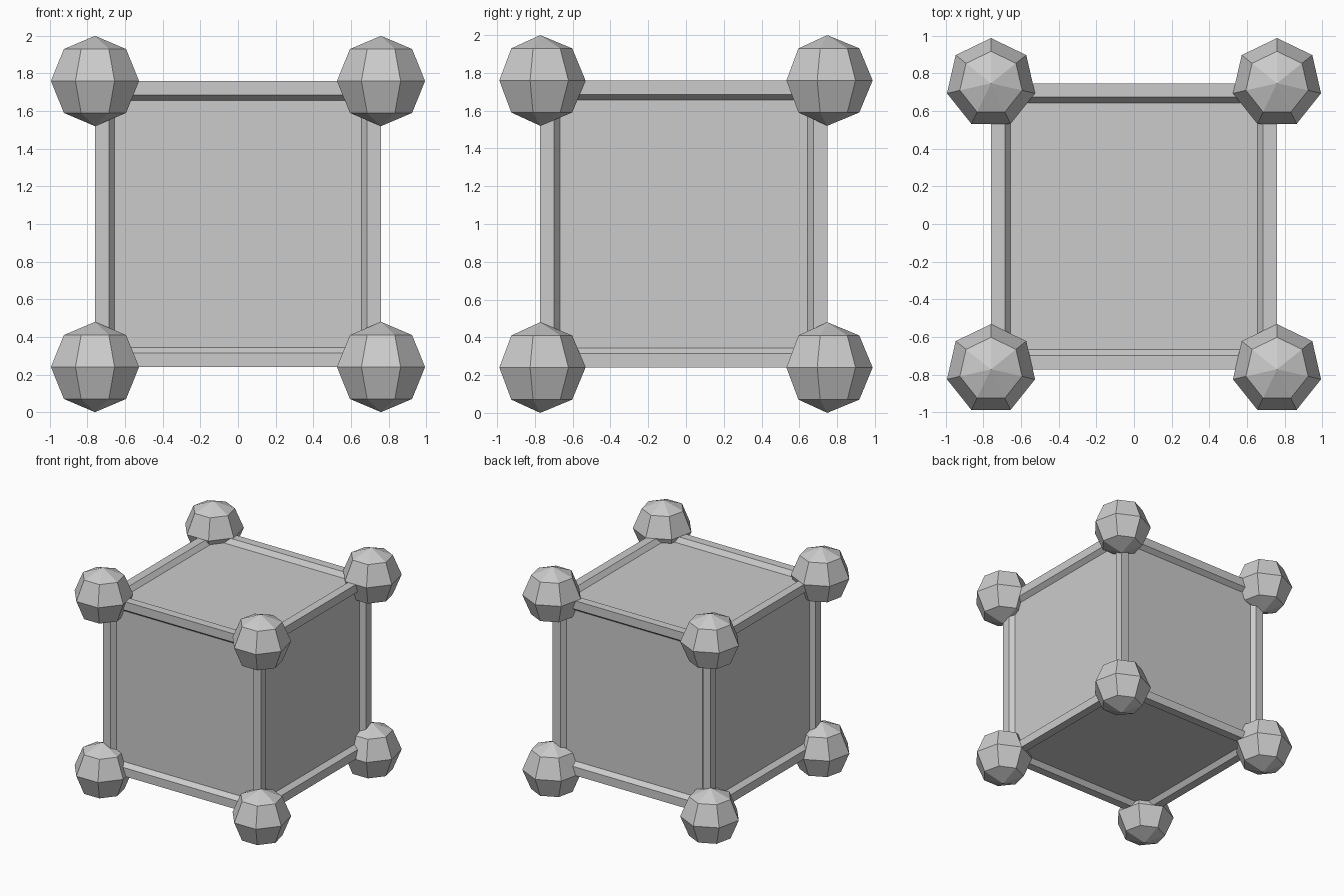
import bpy, bmesh
from math import atan2, pi
from mathutils import Matrix

HALF = 0.76        # half the box edge, also the ball centres
RADIUS = 0.24      # corner ball radius
Y_OFF = -0.012     # centres the seven-sided balls front to back

old = bpy.data.objects.get("Cube")
if old:
    bpy.data.objects.remove(old, do_unlink=True)

grey = bpy.data.materials.new("light grey")
grey.use_nodes = True
grey.diffuse_color = (0.6, 0.6, 0.6, 1)
bsdf = next(n for n in grey.node_tree.nodes if n.type == 'BSDF_PRINCIPLED')
bsdf.inputs["Base Color"].default_value = grey.diffuse_color


def finish_mesh(name, bm):
    mesh = bpy.data.meshes.new(name)
    bmesh.ops.recalc_face_normals(bm, faces=bm.faces)
    bm.to_mesh(mesh)
    bm.free()
    mesh.materials.append(grey)
    return mesh


def add_object(name, mesh, location):
    obj = bpy.data.objects.new(name, mesh)
    obj.location = location
    bpy.context.collection.objects.link(obj)


# Box: every side has a flat border and a sloped step down to a sunken panel
bm = bmesh.new()
bmesh.ops.create_cube(bm, size=2 * HALF)
panels = list(bm.faces)
for width, depth in ((0.074, 0), (0.03, -0.04)):
    bmesh.ops.inset_individual(bm, faces=panels, thickness=width,
                               depth=depth, use_even_offset=True)
add_object("panelled_box", finish_mesh("panelled_box", bm), (0, Y_OFF, 1))

# Corner ball: low-poly sphere with one corner turned to the back
bm = bmesh.new()
bmesh.ops.create_uvsphere(bm, u_segments=7, v_segments=4, radius=RADIUS)
rim = max(bm.verts, key=lambda v: v.co.xy.length)
turn = pi / 2 - atan2(rim.co.y, rim.co.x)
bmesh.ops.rotate(bm, verts=bm.verts, cent=(0, 0, 0),
                 matrix=Matrix.Rotation(turn, 3, 'Z'))
ball = finish_mesh("corner_ball", bm)

# One ball on each corner of the box
for x, side in ((-HALF, "right"), (HALF, "left")):
    for y, end in ((-HALF, "front"), (HALF, "back")):
        for z, level in ((-HALF, "bottom"), (HALF, "top")):
            add_object(f"{level}_{end}_{side}_ball", ball,
                       (x, y + Y_OFF, 1 + z))
